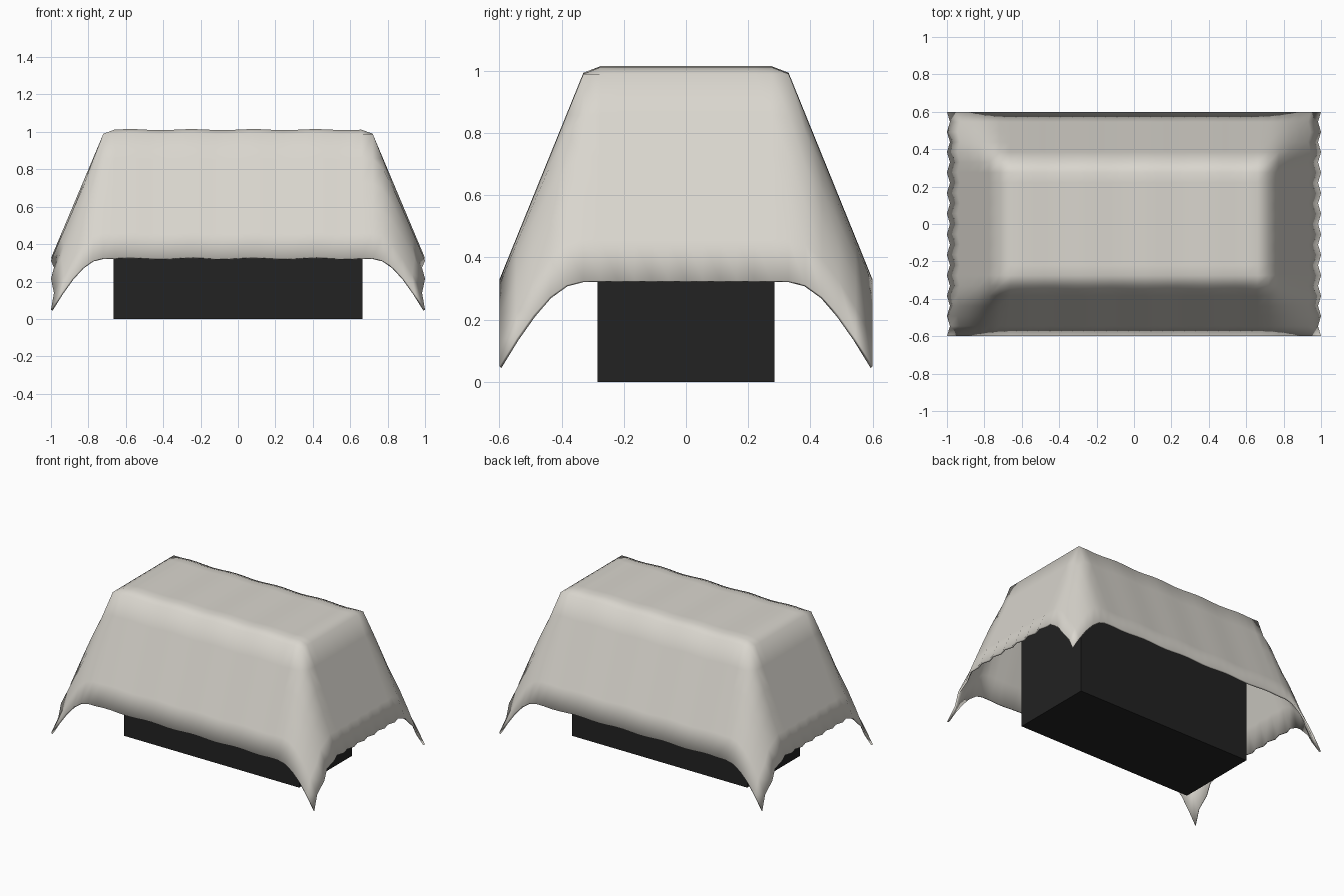
import bpy, bmesh, math

if "Cube" in bpy.data.objects:
    bpy.data.objects.remove(bpy.data.objects["Cube"])


def material(name, rgb):
    m = bpy.data.materials.new(name)
    m.diffuse_color = (*rgb, 1)
    m.use_nodes = True
    m.node_tree.nodes["Principled BSDF"].inputs["Base Color"].default_value = m.diffuse_color
    return m


def make_object(name, bm, mat):
    me = bpy.data.meshes.new(name)
    bm.to_mesh(me)
    bm.free()
    me.materials.append(mat)
    ob = bpy.data.objects.new(name, me)
    bpy.context.collection.objects.link(ob)
    return ob


linen = material("linen grey", (0.70, 0.675, 0.62))
black = material("table black", (0.016, 0.016, 0.016))

# Table block under the cloth
bm = bmesh.new()
bmesh.ops.create_cube(bm, size=1)
for v in bm.verts:
    v.co = (v.co.x * 1.33, v.co.y * 0.57, (v.co.z + 0.5) * 0.985)
make_object("table_block", bm, black)

# Draped cloth: flat top, sloping sides, conical corners
TOP_X, TOP_Y, HEM_X, HEM_Y = 0.72, 0.33, 1.0, 0.6


def stations(top, hem, n_in, n_out):
    half = [top * i / n_in for i in range(n_in + 1)]
    half += [top + (hem - top) * i / n_out for i in range(1, n_out + 1)]
    return [-a for a in reversed(half[1:])] + half


def cloth_point(x, y, j):
    u = max(0, (abs(x) - TOP_X) / (HEM_X - TOP_X))
    v = max(0, (abs(y) - TOP_Y) / (HEM_Y - TOP_Y))
    r = math.hypot(u, v)
    z = 0.99 - 0.665 * r
    if abs(x) < TOP_X - 0.01 and abs(y) < TOP_Y - 0.01:
        z = 1.012 + 0.003 * math.sin(x * 19)
    elif u == 0:
        z += 0.004 * math.sin(x * 19)        # gentle folds along the long sides
    if u > 0:                                # tight ripples on the short ends
        x -= math.copysign(0.016 * u * (j % 2), x)
    return x, y, z


xs = stations(TOP_X, HEM_X, 12, 5)
ys = stations(TOP_Y, HEM_Y, 6, 5)
bm = bmesh.new()
grid = [[bm.verts.new(cloth_point(x, y, j)) for j, y in enumerate(ys)] for x in xs]
for i in range(len(xs) - 1):
    for j in range(len(ys) - 1):
        bm.faces.new((grid[i][j], grid[i + 1][j], grid[i + 1][j + 1], grid[i][j + 1]))
for f in bm.faces:
    f.smooth = True
cloth = make_object("tablecloth", bm, linen)
thick = cloth.modifiers.new("thickness", 'SOLIDIFY')
thick.thickness = 0.012
thick.offset = -1
